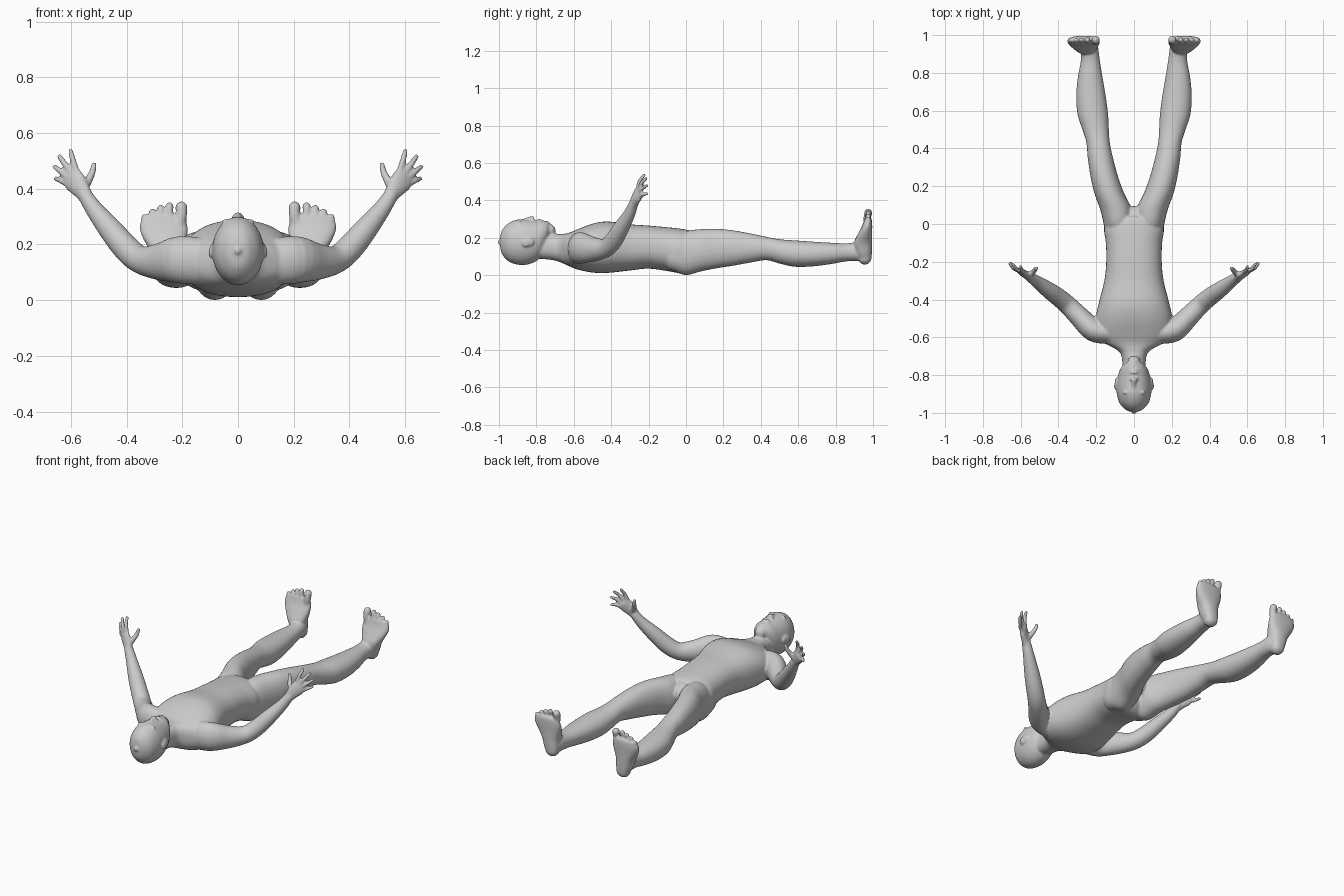
import bpy, bmesh, math
from mathutils import Vector, Matrix

bm = bmesh.new()
X, Y, Z = Vector((1, 0, 0)), Vector((0, 1, 0)), Vector((0, 0, 1))


def spline(vals, steps):
    """Catmull-Rom resampling of lists of numbers."""
    out, n = [], len(vals)
    for i in range(n - 1):
        p = [vals[max(0, min(n - 1, i + k))] for k in (-1, 0, 1, 2)]
        for s in range(steps):
            t = s / steps
            out.append([0.5 * (2 * b + (c - a) * t + (2 * a - 5 * b + 4 * c - d) * t * t
                               + (3 * b - a - 3 * c + d) * t ** 3) for a, b, c, d in zip(*p)])
    return out + [list(vals[-1])]


def loft(rings, hint=X, axis=None, sides=28, steps=4, mirror=False, power=1.0):
    """Closed skin over ellipses (x, y, z, radius along hint, other radius), round ends."""
    data = spline(rings, steps)
    pts = [Vector(d[:3]) for d in data]
    frames = []
    for i, d in enumerate(data):
        t = axis or (pts[min(i + 1, len(pts) - 1)] - pts[max(i - 1, 0)]).normalized()
        frames.append((pts[i], t, max(d[3], .001), max(d[4], .001)))
    caps = []
    for (c, t, a, b), s in ((frames[0], -1), (frames[-1], 1)):
        r = min(a, b)
        caps.append([(c + t * s * r * math.sin(q), t, a * math.cos(q), b * math.cos(q))
                     for q in (.5, 1.0, 1.4)])
    frames = caps[0][::-1] + frames + caps[1]
    for sx in ((1, -1) if mirror else (1,)):
        loops = []
        for c, t, a, b in frames:
            u = (hint - t * hint.dot(t)).normalized()
            v = t.cross(u)
            ring = []
            for k in range(sides):
                q = 2 * math.pi * k / sides
                cu, cv = (math.copysign(abs(f) ** power, f) for f in (math.cos(q), math.sin(q)))
                p = c + u * a * cu + v * b * cv
                ring.append(bm.verts.new((p.x * sx, p.y, p.z)))
            loops.append(ring)
        for r0, r1 in zip(loops, loops[1:]):
            for k in range(sides):
                j = (k + 1) % sides
                bm.faces.new((r0[k], r0[j], r1[j], r1[k]))
        bm.faces.new(loops[0])
        bm.faces.new(loops[-1])


def along_y(rows):
    """Rows of (y, centre x, half width, low z, high z) to rings."""
    return [(x, y, (lo + hi) / 2, w, (hi - lo) / 2) for y, x, w, lo, hi in rows]


def blob(loc, size, mirror=False):
    for sx in ((1, -1) if mirror else (1,)):
        m = Matrix.Translation((loc[0] * sx, loc[1], loc[2])) @ Matrix.Diagonal((*size, 1))
        bmesh.ops.create_uvsphere(bm, u_segments=16, v_segments=10, radius=1, matrix=m)


# torso and neck
loft(along_y([(-.80, 0, .06, .09, .21), (-.71, 0, .064, .08, .22), (-.67, 0, .085, .068, .22),
              (-.63, 0, .155, .05, .225), (-.58, 0, .20, .03, .245), (-.50, 0, .203, .014, .275),
              (-.42, 0, .187, .012, .287), (-.30, 0, .157, .025, .272), (-.20, 0, .147, .035, .265),
              (-.10, 0, .149, .022, .256), (-.02, 0, .158, .012, .247), (.03, 0, .12, .05, .235),
              (.045, 0, .05, .10, .21)]), axis=Y, sides=40, power=.85)

# head
loft(along_y([(-.995, 0, .012, .165, .19), (-.985, 0, .042, .115, .238), (-.95, 0, .076, .074, .277),
              (-.90, 0, .091, .056, .298), (-.85, 0, .092, .056, .297), (-.80, 0, .084, .075, .292),
              (-.77, 0, .074, .11, .292), (-.745, 0, .055, .16, .288), (-.732, 0, .035, .20, .275)]),
     axis=Y, sides=36)
# nose, lips, chin, brows, eyes
loft([(0, -.875, .292, .008, .008), (0, -.84, .302, .011, .010), (0, -.822, .305, .016, .011)], axis=Y)
blob((.013, -.82, .297), (.010, .010, .009), True)
blob((0, -.787, .290), (.024, .007, .012))
blob((0, -.774, .288), (.021, .007, .011))
blob((0, -.745, .272), (.026, .018, .018))
blob((.034, -.892, .283), (.027, .009, .010), True)
blob((.034, -.868, .274), (.015, .009, .009), True)
# ears
blob((.093, -.845, .178), (.009, .034, .024), True)
blob((.098, -.858, .172), (.008, .019, .022), True)

# legs
loft(along_y([(-.06, .085, .070, .02, .20), (0, .083, .078, .0, .235), (.08, .096, .084, .02, .246),
              (.16, .130, .079, .036, .248), (.25, .157, .073, .05, .24), (.35, .178, .067, .068, .222),
              (.43, .190, .062, .08, .205), (.50, .203, .070, .062, .192), (.58, .218, .081, .045, .186),
              (.68, .228, .078, .047, .179), (.78, .232, .065, .060, .173), (.86, .231, .051, .074, .170),
              (.93, .235, .046, .075, .18)]), axis=Y, mirror=True, power=.93)

# feet, soles facing +y
loft([(.243, .956, .092, .040, .036), (.247, .950, .12, .048, .044), (.254, .946, .17, .058, .049),
      (.262, .957, .22, .078, .038), (.267, .968, .26, .087, .028), (.267, .973, .29, .080, .022)],
     axis=Z, mirror=True, power=.85)
# toes
for x, z, r in ((.203, .333, .022), (.246, .338, .0145), (.277, .330, .0135),
                (.307, .317, .013), (.335, .298, .013)):
    x0 = .266 + (x - .266) * .9
    loft([(x0, .970, z - .06, r, r), (x, .968, z - .03, r * .9, r * .9), (x, .975, z, r, r)],
         sides=14, mirror=True)

# arms
loft([(.14, -.575, .140, .085, .06), (.215, -.560, .145, .084, .062), (.285, -.495, .138, .066, .055),
      (.350, -.430, .145, .050, .050), (.400, -.388, .185, .048, .048), (.455, -.348, .250, .043, .043),
      (.515, -.304, .325, .032, .032), (.550, -.282, .378, .026, .026)], hint=Z, mirror=True)

# hands: palm, fingers, thumb
fan = Vector((.06, .02, -.11))
loft([(.542, -.287, .365, .026, .021), (.562, -.275, .395, .033, .021), (.585, -.260, .425, .042, .019),
      (.598, -.250, .443, .040, .016)], hint=fan, mirror=True)
for base, tip in (((.582, -.256, .470), (.601, -.224, .536)), ((.602, -.250, .462), (.641, -.214, .516)),
                  ((.614, -.246, .443), (.658, -.210, .479)), ((.616, -.243, .420), (.654, -.208, .436))):
    b, t = Vector(base), Vector(tip)
    mid = b.lerp(t, .5) + Vector((.002, -.006, .002))
    start = b.lerp(Vector((.575, -.262, .41)), .4)
    loft([(*start, .011, .011), (*b, .0115, .0115), (*mid, .011, .011), (*t, .009, .009)],
         sides=14, hint=Y, mirror=True)
loft([(.560, -.272, .395, .018, .018), (.538, -.258, .428, .015, .015), (.522, -.240, .462, .012, .012),
      (.517, -.234, .487, .010, .010)], sides=14, hint=Y, mirror=True)

bmesh.ops.recalc_face_normals(bm, faces=bm.faces)
mesh = bpy.data.meshes.new("human_body")
bm.to_mesh(mesh)
bm.free()
body = bpy.data.objects.new("human_body", mesh)
bpy.context.collection.objects.link(body)

# fuse all parts into one smooth skin
fuse = body.modifiers.new("fuse", 'REMESH')
fuse.mode = 'VOXEL'
fuse.voxel_size = .006
fuse.use_smooth_shade = True
relax = body.modifiers.new("relax", 'SMOOTH')
relax.factor = .5
relax.iterations = 4
